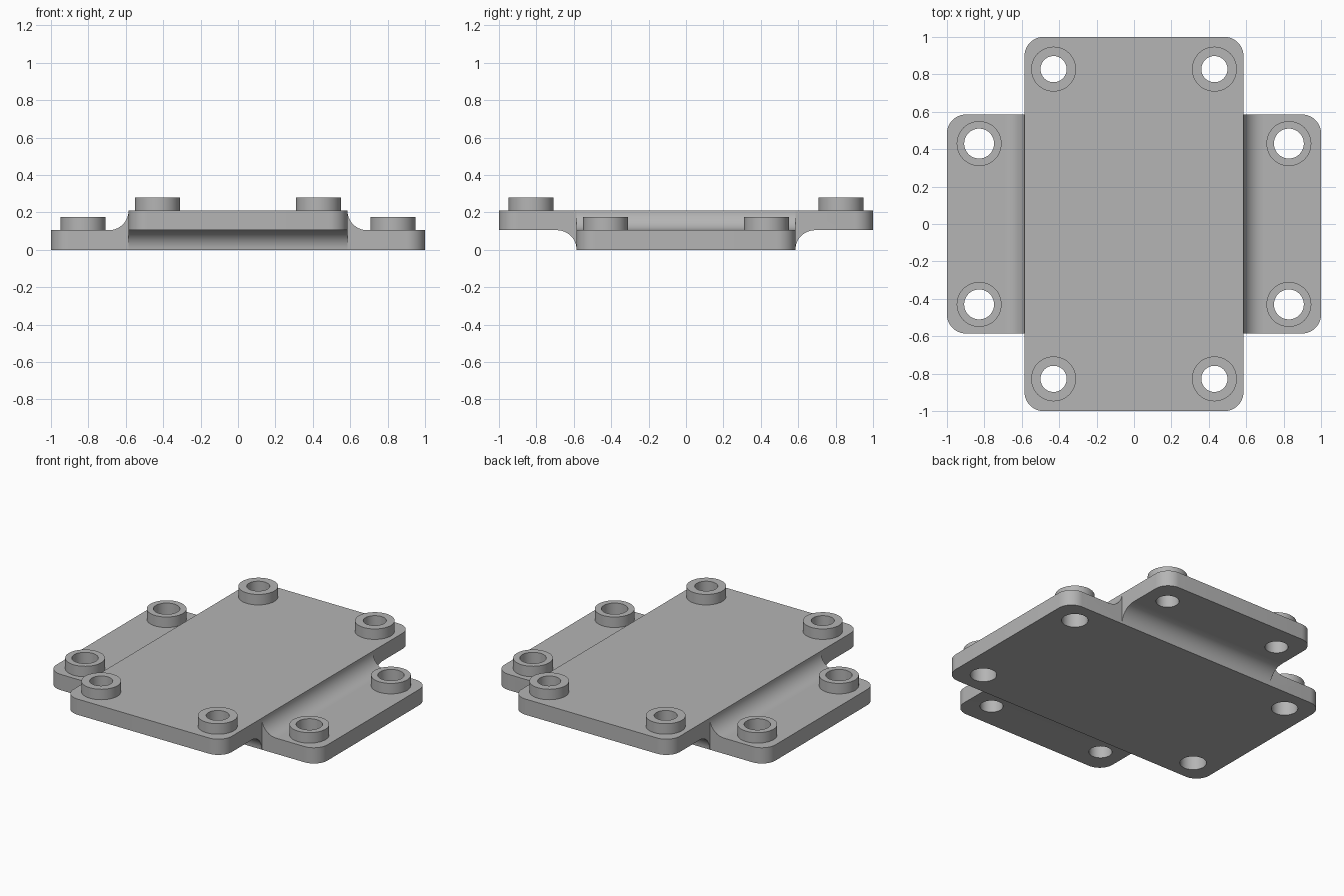
import bpy, bmesh, math
from mathutils import Matrix

if "Cube" in bpy.data.objects:
    bpy.data.objects.remove(bpy.data.objects["Cube"], do_unlink=True)

HALF, LONG, T, R = 0.585, 1.0, 0.105, 0.105   # plate half sizes, thickness, fillet radius
BOSS_R, BOSS_H = 0.12, 0.07
SIDE, END = 0.43, 0.828                       # boss positions

grey = bpy.data.materials.new("plain grey")
grey.use_nodes = True
colour = (0.46, 0.46, 0.46, 1)
grey.diffuse_color = colour
grey.node_tree.nodes["Principled BSDF"].inputs["Base Color"].default_value = colour


def arc(cx, cy, r, start, end, steps=12):
    angles = [math.radians(start + (end - start) * i / steps) for i in range(steps + 1)]
    return [(cx + r * math.cos(a), cy + r * math.sin(a)) for a in angles]


def prism(name, points, depth, matrix=Matrix()):
    """Extrude an outline along its own z, then place it."""
    bm = bmesh.new()
    face = bm.faces.new([bm.verts.new((x, y, 0)) for x, y in points])
    new = bmesh.ops.extrude_face_region(bm, geom=[face])["geom"]
    bmesh.ops.translate(bm, vec=(0, 0, depth),
                        verts=[v for v in new if isinstance(v, bmesh.types.BMVert)])
    bm.transform(matrix)
    bmesh.ops.recalc_face_normals(bm, faces=bm.faces)
    mesh = bpy.data.meshes.new(name)
    bm.to_mesh(mesh)
    bm.free()
    mesh.materials.append(grey)
    obj = bpy.data.objects.new(name, mesh)
    bpy.context.collection.objects.link(obj)
    return obj


def plate(name, hx, hy, z):
    r = 0.1
    outline = []
    for i, (sx, sy) in enumerate([(1, 1), (-1, 1), (-1, -1), (1, -1)]):
        outline += arc(sx * (hx - r), sy * (hy - r), r, 90 * i, 90 * i + 90)
    return prism(name, outline, T, Matrix.Translation((0, 0, z)))


def cylinder(name, x, y, z, r, h):
    return prism(name, arc(x, y, r, 0, 360, 48)[:-1], h, Matrix.Translation((x * 0, 0, z)))


def combine(base, tool, operation):
    mod = base.modifiers.new(tool.name, "BOOLEAN")
    mod.operation, mod.solver, mod.object = operation, "EXACT", tool
    bpy.context.view_layer.objects.active = base
    bpy.ops.object.modifier_apply(modifier=mod.name)
    bpy.data.objects.remove(tool, do_unlink=True)


# Two crossed plates
bracket = plate("crossed_mounting_plate", LONG, HALF, 0)
combine(bracket, plate("upper_plate", HALF, LONG, T), "UNION")

# Concave fillets joining the plates, above along x and below along y
right = arc(HALF + R, T + R, R, 270, 180)
saddle = [(HALF + R, T / 2)] + right
saddle += [(-x, z) for x, z in reversed(saddle)]
upright = Matrix.Translation((0, HALF, 0)) @ Matrix.Rotation(math.pi / 2, 4, "X")
flip = (Matrix.Translation((0, 0, 2 * T)) @ Matrix.Rotation(math.pi / 2, 4, "Z")
        @ Matrix.Rotation(math.pi, 4, "X"))
combine(bracket, prism("upper_fillet", saddle, 2 * HALF, upright), "UNION")
combine(bracket, prism("lower_fillet", saddle, 2 * HALF, flip @ upright), "UNION")

# Raised bosses with through holes
for sx in (-1, 1):
    for sy in (-1, 1):
        for x, y, z, hole in ((END, SIDE, 0, 0.08), (SIDE, END, T, 0.07)):
            x, y = x * sx, y * sy
            combine(bracket, cylinder("boss", x, y, z + T / 2, BOSS_R, T / 2 + BOSS_H), "UNION")
            combine(bracket, cylinder("hole", x, y, z - 0.05, hole, 0.4), "DIFFERENCE")

# Smooth curved walls, sharp rims
bpy.ops.object.select_all(action="DESELECT")
bracket.select_set(True)
bpy.context.view_layer.objects.active = bracket
bpy.ops.object.shade_smooth_by_angle(angle=math.radians(30))
